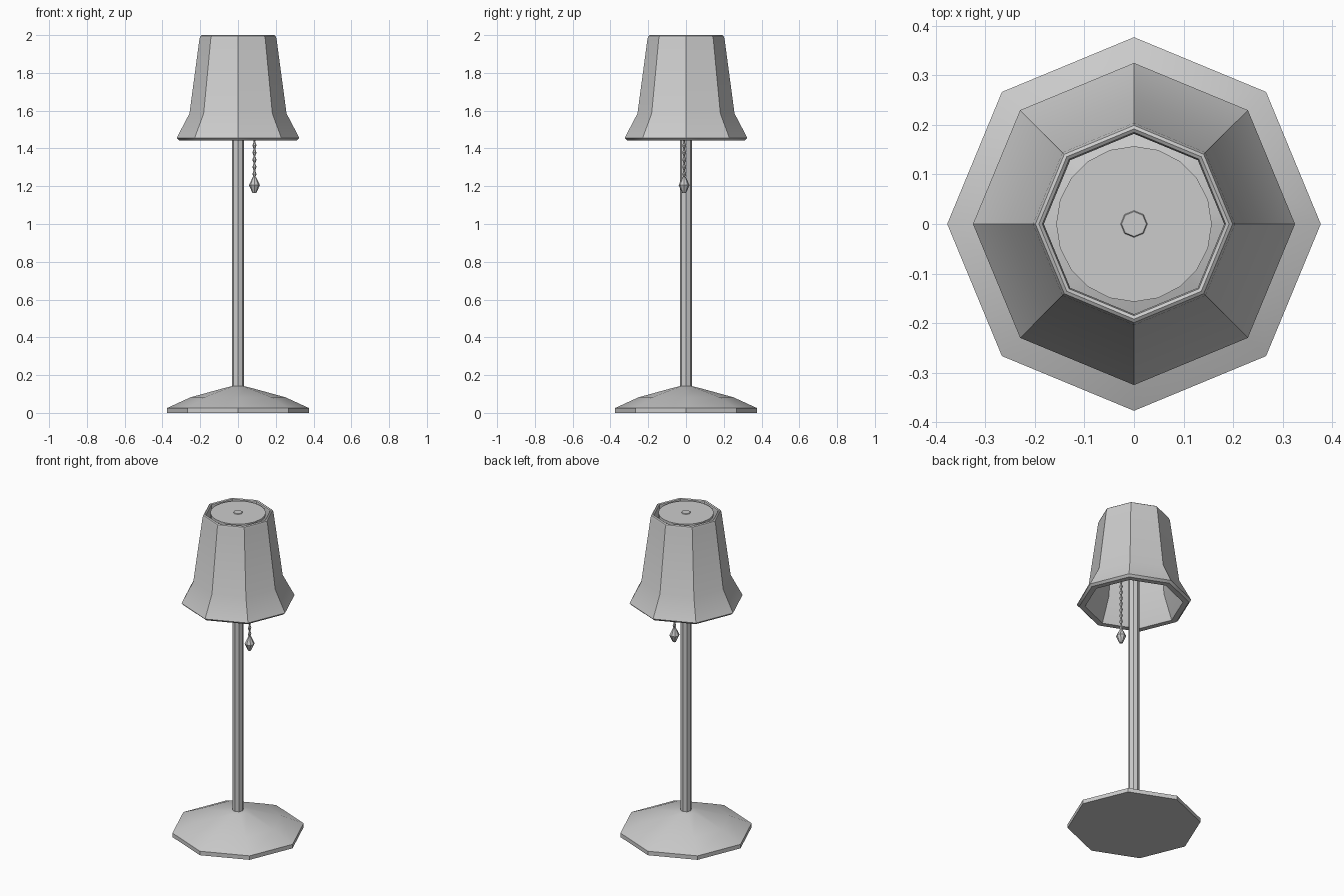
import bpy, bmesh, math

if "Cube" in bpy.data.objects:
    bpy.data.objects.remove(bpy.data.objects["Cube"])


def lathe(name, profile, sides, x=0.0, y=0.0, closed=False, smooth=None):
    """Revolve (radius, z) points round a vertical axis."""
    bm = bmesh.new()
    rings = []
    for r, z in profile:
        ring = []
        for i in range(sides):
            a = 2 * math.pi * i / sides
            ring.append(bm.verts.new((x + r * math.cos(a), y + r * math.sin(a), z)))
        rings.append(ring)
    pairs = list(zip(rings, rings[1:]))
    if closed:
        pairs.append((rings[-1], rings[0]))
    for a, b in pairs:
        for i in range(sides):
            j = (i + 1) % sides
            bm.faces.new((a[i], a[j], b[j], b[i]))
    if not closed:
        bm.faces.new(rings[0][::-1])
        bm.faces.new(rings[-1])
    bmesh.ops.recalc_face_normals(bm, faces=bm.faces)
    mesh = bpy.data.meshes.new(name)
    bm.to_mesh(mesh)
    bm.free()
    obj = bpy.data.objects.new(name, mesh)
    bpy.context.collection.objects.link(obj)
    if smooth:
        bpy.ops.object.select_all(action='DESELECT')
        obj.select_set(True)
        bpy.context.view_layer.objects.active = obj
        bpy.ops.object.shade_smooth_by_angle(angle=math.radians(smooth))
    return obj


# Octagonal foot and slim pole
lathe("base", [(0.377, 0), (0.377, 0.025), (0.25, 0.083), (0.06, 0.135), (0.03, 0.142)],
      8, smooth=28)
lathe("pole", [(0.032, 0.12), (0.032, 1.985)], 8)

# Hollow flared shade with rounded rims
lathe("shade", [(0.312, 1.442), (0.325, 1.455), (0.257, 1.585), (0.204, 1.98),
                (0.199, 1.995), (0.192, 2.0), (0.185, 1.995),
                (0.182, 1.98), (0.222, 1.59), (0.278, 1.442)],
      8, closed=True, smooth=35)

# Round top plate and the small cap holding it to the pole
lathe("top_plate", [(0.157, 1.98), (0.157, 1.996)], 20)
lathe("top_cap", [(0.03, 1.99), (0.025, 2.0)], 8)

# Beaded pull chain, hanging beside the pole
CX, CY, PITCH = 0.087, -0.01, 0.038
chain = []
for k in range(12):
    z = 1.245 + k * PITCH
    chain += [(0.004, z), (0.011, z + PITCH * 0.5)]
chain.append((0.004, 1.245 + 12 * PITCH))
lathe("pull_chain", chain, 6, CX, CY)

# Chain arm hidden in the shade
bpy.ops.mesh.primitive_cylinder_add(vertices=6, radius=0.008, depth=0.095,
                                    location=(0.0475, CY, 1.7),
                                    rotation=(0, math.pi / 2, 0))
bpy.context.object.name = "chain_arm"

# Faceted drop pendant
lathe("pendant", [(0.01, 1.163), (0.029, 1.206), (0.008, 1.25)], 8, CX, CY)
